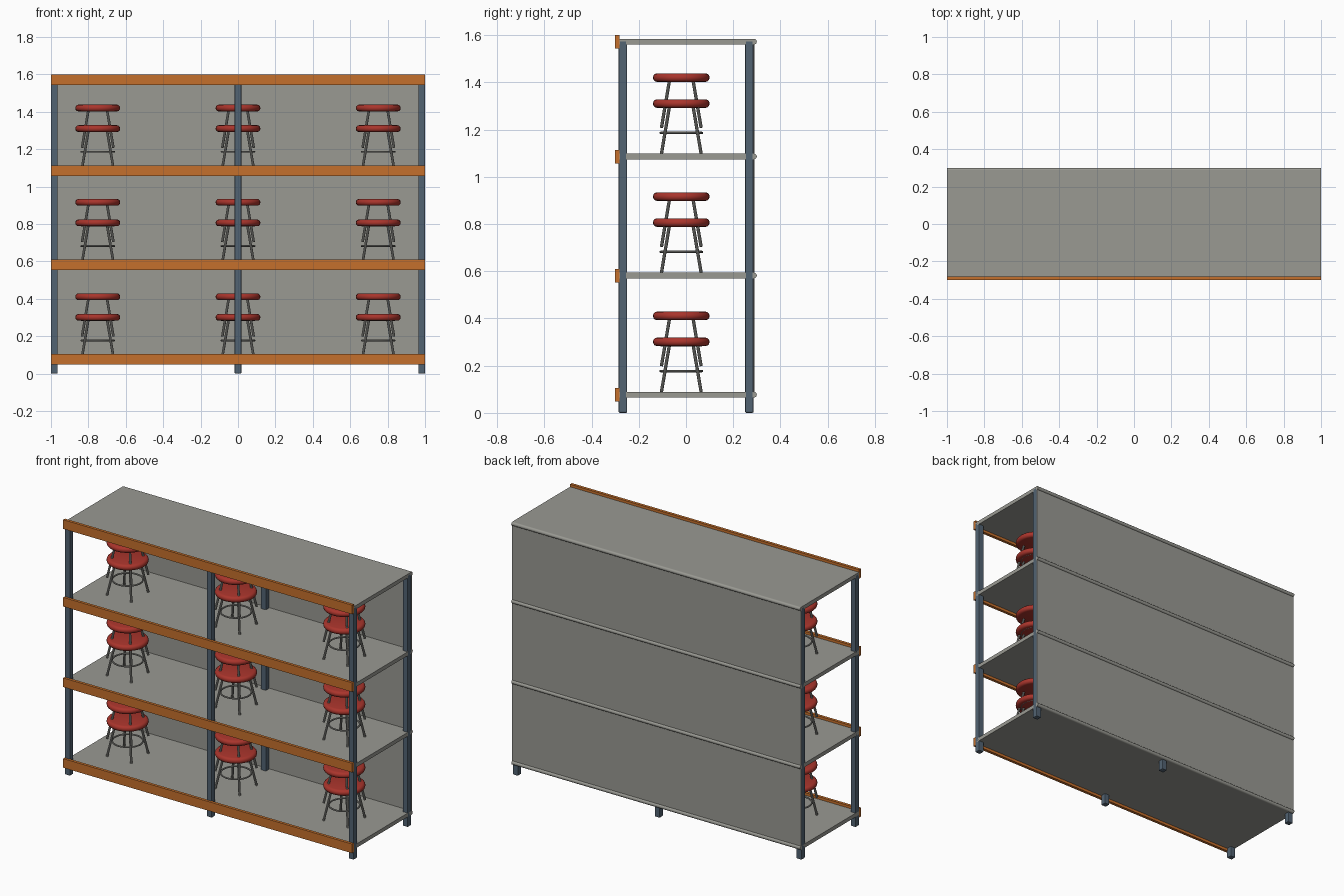
import bpy, bmesh, math
from mathutils import Vector

if "Cube" in bpy.data.objects:
    bpy.data.objects.remove(bpy.data.objects["Cube"], do_unlink=True)


def material(name, rgb):
    m = bpy.data.materials.new(name)
    m.use_nodes = True
    m.diffuse_color = (*rgb, 1)
    m.node_tree.nodes["Principled BSDF"].inputs["Base Color"].default_value = (*rgb, 1)
    return m


ORANGE = material("orange beam paint", (0.56, 0.16, 0.025))
BLUE = material("slate blue steel", (0.085, 0.125, 0.17))
GREY = material("warm grey panel", (0.32, 0.32, 0.29))
RED = material("red upholstery", (0.40, 0.035, 0.025))
METAL = material("stool metal", (0.27, 0.27, 0.25))


def finish(name, bm, mat, smooth=False):
    mesh = bpy.data.meshes.new(name)
    bmesh.ops.recalc_face_normals(bm, faces=bm.faces)
    bm.to_mesh(mesh)
    bm.free()
    mesh.materials.append(mat)
    obj = bpy.data.objects.new(name, mesh)
    bpy.context.collection.objects.link(obj)
    if smooth:
        bpy.ops.object.select_all(action="DESELECT")
        obj.select_set(True)
        bpy.context.view_layer.objects.active = obj
        bpy.ops.object.shade_smooth_by_angle(angle=math.radians(35))
    return obj


def box(name, x, y, z, mat, bevel=0):
    """Box from (low, high) ranges on each axis."""
    bm = bmesh.new()
    bmesh.ops.create_cube(bm, size=1)
    for v in bm.verts:
        v.co = [r[0] if c < 0 else r[1] for c, r in zip(v.co, (x, y, z))]
    if bevel:
        bmesh.ops.bevel(bm, geom=bm.edges[:], offset=bevel, segments=2,
                        profile=0.5, affect="EDGES")
    return finish(name, bm, mat)


def add_rod(bm, start, end, radius, sides=10):
    """Capped cylinder between two points."""
    a, b = Vector(start), Vector(end)
    turn = (b - a).to_track_quat("Z", "Y").to_matrix().to_4x4()
    turn.translation = (a + b) / 2
    bmesh.ops.create_cone(bm, cap_ends=True, segments=sides, radius1=radius,
                          radius2=radius, depth=(b - a).length, matrix=turn)


def lathe(bm, profile, steps, closed=False):
    """Spin (radius, height) points about z."""
    vs = [bm.verts.new((r, 0, z)) for r, z in profile]
    pairs = list(zip(vs, vs[1:])) + ([(vs[-1], vs[0])] if closed else [])
    edges = [bm.edges.new(p) for p in pairs]
    bmesh.ops.spin(bm, geom=vs + edges, axis=(0, 0, 1), cent=(0, 0, 0),
                   angle=math.tau, steps=steps)
    bmesh.ops.remove_doubles(bm, verts=bm.verts, dist=0.0002)


# Upright posts
for side, px in (("right", -0.982), ("middle", 0), ("left", 0.982)):
    for place, py in (("front", -0.267), ("back", 0.268)):
        box(f"{side}_{place}_post", (px - 0.018, px + 0.018),
            (py - 0.018, py + 0.018), (0, 1.578), BLUE, 0.005)

# Shelves, each with a front beam and a rounded lip along the back
SHELVES = (0.077, 0.582, 1.086, 1.572)
for i, z in enumerate(SHELVES, 1):
    box(f"shelf_{i}", (-1, 1), (-0.282, 0.288), (z - 0.012, z + 0.012), GREY)
    box(f"front_beam_{i}", (-1, 1), (-0.3, -0.282), (z - 0.029, z + 0.028), ORANGE)
    bm = bmesh.new()
    add_rod(bm, (-1, 0.288, z), (1, 0.288, z), 0.012, 12)
    finish(f"back_lip_{i}", bm, GREY, True)

# Back panel
box("back_panel", (-1, 1), (0.286, 0.291), (0.077, 1.572), GREY)


def seat_mesh():
    bm = bmesh.new()
    rim = [(0.103 + 0.017 * math.cos(a), 0.212 + 0.018 * math.sin(a))
           for a in (math.radians(d) for d in range(-90, 91, 30))]
    lathe(bm, [(0, 0.194)] + rim + [(0, 0.23)], 32)
    return finish("stool_seat", bm, RED, True)


def frame_mesh():
    bm = bmesh.new()
    ring = [(0.088 + 0.005 * math.cos(a), 0.088 + 0.005 * math.sin(a))
            for a in (math.tau * k / 8 for k in range(8))]
    lathe(bm, ring, 32, closed=True)
    for sx in (-1, 1):
        for sy in (-1, 1):
            add_rod(bm, (sx * 0.084, sy * 0.084, 0),
                    (sx * 0.05, sy * 0.05, 0.2), 0.007)
    return finish("stool_frame", bm, METAL, True)


# Two nested stools in each of three places on the lower three shelves
masters = (seat_mesh(), frame_mesh())
for z in SHELVES[:3]:
    for x in (-0.75, 0, 0.75):
        for lift in (0, 0.11):
            for part in masters:
                copy = part.copy()
                copy.location = (x, -0.02, z + 0.012 + lift)
                bpy.context.collection.objects.link(copy)
for part in masters:
    bpy.data.objects.remove(part, do_unlink=True)
